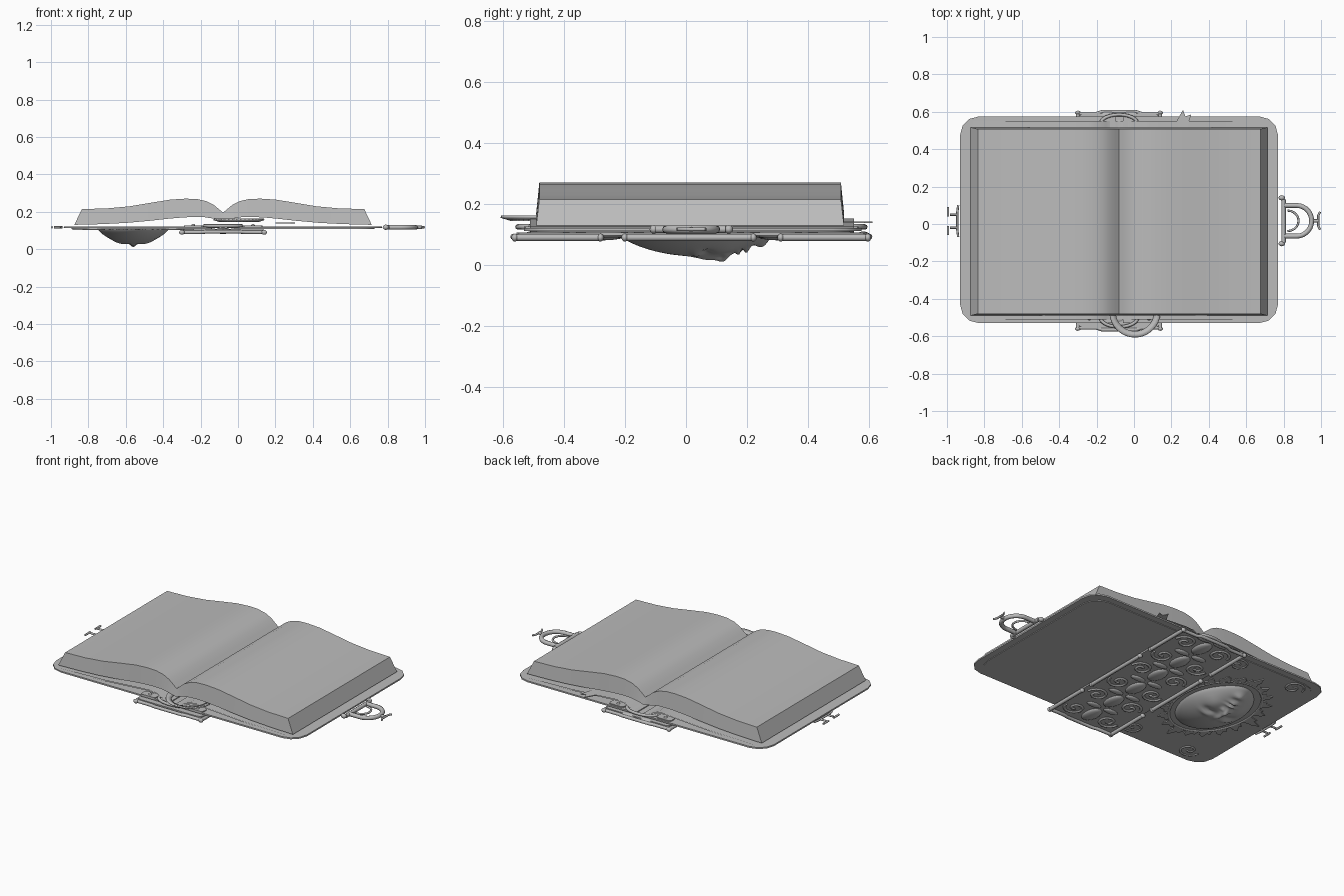
import bpy, bmesh, math
from mathutils import Vector

cube = bpy.data.objects.get("Cube")
if cube:
    bpy.data.objects.remove(cube, do_unlink=True)

CX, CY = -0.08, 0.02          # middle of the open book

grey = bpy.data.materials.new("plain_grey")
grey.use_nodes = True
tone = (0.5, 0.5, 0.5, 1)
grey.diffuse_color = tone
grey.node_tree.nodes["Principled BSDF"].inputs["Base Color"].default_value = tone


def finish(ob, angle=35):
    ob.data.materials.clear()
    ob.data.materials.append(grey)
    bpy.ops.object.select_all(action='DESELECT')
    ob.select_set(True)
    bpy.context.view_layer.objects.active = ob
    bpy.ops.object.shade_smooth_by_angle(angle=math.radians(angle))
    return ob


def from_bmesh(name, bm, angle=35):
    bmesh.ops.recalc_face_normals(bm, faces=bm.faces)
    me = bpy.data.meshes.new(name)
    bm.to_mesh(me)
    bm.free()
    ob = bpy.data.objects.new(name, me)
    bpy.context.collection.objects.link(ob)
    return finish(ob, angle)


def plate(name, outline, z0, z1):
    bm = bmesh.new()
    face = bm.faces.new([bm.verts.new((x, y, z0)) for x, y in outline])
    new = bmesh.ops.extrude_face_region(bm, geom=[face])["geom"]
    bmesh.ops.translate(bm, vec=(0, 0, z1 - z0), verts=[v for v in new if isinstance(v, bmesh.types.BMVert)])
    return from_bmesh(name, bm)


def tube(name, pts, r, cyclic=False, flat=1.0):
    cu = bpy.data.curves.new(name, 'CURVE')
    cu.dimensions = '3D'
    cu.bevel_depth, cu.bevel_resolution, cu.use_fill_caps = r, 2, True
    sp = cu.splines.new('POLY')
    sp.points.add(len(pts) - 1)
    for p, co in zip(sp.points, pts):
        p.co = (*co, 1)
    sp.use_cyclic_u = cyclic
    ob = bpy.data.objects.new(name, cu)
    bpy.context.collection.objects.link(ob)
    bpy.ops.object.select_all(action='DESELECT')
    ob.select_set(True)
    bpy.context.view_layer.objects.active = ob
    bpy.ops.object.convert(target='MESH')
    ob = bpy.context.object
    mid = pts[0][2]
    for v in ob.data.vertices:
        v.co.z = mid + (v.co.z - mid) * flat
    return finish(ob, 50)


def ball(name, loc, size):
    bm = bmesh.new()
    bmesh.ops.create_uvsphere(bm, u_segments=14, v_segments=8, radius=1)
    for v in bm.verts:
        v.co = Vector(loc) + Vector(a * b for a, b in zip(v.co, size))
    return from_bmesh(name, bm, 60)


def arc(cx, cy, rx, ry, a0, a1, n, z):
    return [(cx + rx * math.cos(math.radians(a0 + (a1 - a0) * i / n)),
             cy + ry * math.sin(math.radians(a0 + (a1 - a0) * i / n)), z) for i in range(n + 1)]


def rounded(x0, x1, y0, y1, radii, n=3):
    # corner radii: right back, left back, left front, right front
    out = []
    for k, r in enumerate(radii):
        cx = x1 - r if k in (0, 3) else x0 + r
        cy = y1 - r if k < 2 else y0 + r
        out += [p[:2] for p in arc(cx, cy, r, r, 90 * k, 90 * k + 90, n, 0)]
    return out


def mirrored(half):
    return half[::-1] + [(2 * CX - x, z) for x, z in half[1:]]


# Page block: curved leaves with sloping edges
top = mirrored([(CX, .195), (-.10, .212), (-.13, .237), (-.17, .257), (-.22, .268), (-.28, .27),
                (-.36, .265), (-.46, .249), (-.58, .229), (-.7, .218), (-.835, .214)])
low = mirrored([(CX, .15), (-.11, .158), (-.14, .165), (-.18, .171), (-.23, .172), (-.29, .17),
                (-.37, .163), (-.47, .152), (-.59, .141), (-.72, .134), (-.875, .13)])
bm = bmesh.new()
rows = []
for prof in (top, low):
    lean = 0 if prof is top else .01
    for y, s in ((-.48, -1), (.507, 1)):
        rows.append([bm.verts.new((x, y + s * lean, z)) for x, z in prof])
tf, tb, lf, lb = rows
for i in range(len(top) - 1):
    for a, b in ((tf, tb), (lf, lb), (tf, lf), (tb, lb)):
        bm.faces.new((a[i], a[i + 1], b[i + 1], b[i]))
for i in (0, -1):
    bm.faces.new((tf[i], tb[i], lb[i], lf[i]))
from_bmesh("page_block", bm, 30)

# Lining sheet that dips into the spine
bm = bmesh.new()
sheet = mirrored([(CX, .113), (-.12, .118), (-.15, .13), (-.19, .15), (-.24, .153), (-.32, .148),
                  (-.55, .133), (-.86, .124)])
for dz in (0, .006):
    a, b = ([bm.verts.new((x, y, z - dz)) for x, z in sheet] for y in (-.51, .55))
    for i in range(len(sheet) - 1):
        bm.faces.new((a[i], a[i + 1], b[i + 1], b[i]))
from_bmesh("lining_sheet", bm)

# Covers, with a raised panel on the underside
for side, x0, x1, rad in (("right", -.93, CX - .02, (.005, .1, .1, .005)),
                          ("left", CX + .02, .77, (.1, .005, .005, .1))):
    plate(side + "_cover", rounded(x0, x1, -.53, .575, rad), .112, .121)
    plate(side + "_cover_panel", rounded(x0 + .04, x1 - .04, -.49, .535, rad), .108, .113)

# Spine plate with rails, end bars and knobs
plate("spine_plate", rounded(-.30, .14, -.555, .59, (.03,) * 4, 2), .097, .106)
for x in (-.30, .14):
    for y0, y1 in ((-.56, -.28), (-.2, .22), (.31, .595)):
        tube("spine_rail", [(x, y0, .09), (x, y1, .09)], .011)
        for y in (y0, y1):
            ball("rail_knob", (x, y, .09), (.015, .011, .013))
for y, s in ((-.555, -1), (.59, 1)):
    tube("spine_end_bar", [(-.3, y, .09), (-.2, y, .09), (-.17, y + s * .01, .093), (.01, y + s * .01, .093),
                           (.04, y, .09), (.14, y, .09)], .01)
    tube("spine_end_arch", arc(CX, y - s * .055, .1, .05, 0, s * 180, 12, .125), .009)
    for x in (-.24, .08):
        plate("hinge_tab", rounded(x - .05, x + .05, y - s * .05 - .025, y - s * .05 + .025, (.015,) * 4, 2), .12, .127)
        ball("rivet", (x, y - s * .05, .128), (.01, .01, .007))


# Scrollwork on the spine
def scroll(cx, cy, sx, sy, z, r=.008):
    pts = []
    for i in range(22):
        t = i / 21
        a, rad = t * 8.5, .055 * (1 - t) + .01
        pts.append((cx + sx * rad * math.cos(a), cy + sy * rad * math.sin(a), z))
    tube("scroll", pts, r, flat=.8)


for k in range(6):
    y = -.46 + k * .19
    for s in (-1, 1):
        scroll(CX + s * .12, y, s, 1 if k % 2 else -1, .095)
    ball("spine_boss", (CX, y, .098), (.045, .075, .017))
    for s in (-1, 1):
        ball("spine_leaf", (CX + s * .06, y + .09, .098), (.05, .022, .012))

# Sculpted face under the right cover, chin towards the back
FX, FY, FW, FL = -.56, .035, .19, .265
bumps = [(0, .045, .016, .045, .014), (0, .088, .02, .022, .018),      # nose bridge and tip
         (.027, .098, .013, .013, .008), (.075, .0, .04, .016, .008),  # nostrils, brows
         (.07, .035, .032, .018, -.016), (.07, .04, .02, .011, .009),  # sockets, lids
         (.09, .1, .04, .04, .006), (0, .137, .035, .008, .013),       # cheeks, upper lip
         (0, .149, .04, .004, -.007), (0, .163, .028, .009, .013),     # mouth line, lower lip
         (0, .185, .03, .009, -.006), (0, .218, .03, .02, .014)]       # chin dip, chin
bm = bmesh.new()
prev = None
RINGS, SEGS = 40, 72
for i in range(RINGS, 0, -1):
    r = i / RINGS
    ring = []
    for j in range(SEGS):
        a = 2 * math.pi * j / SEGS
        u, v = FW * r * math.cos(a), FL * r * math.sin(a)
        u *= 1 - .18 * max(0, math.sin(a)) ** 2
        h = .08 * (1 - r * r) ** .75
        for bx, by, wx, wy, amp in bumps:
            h += amp * math.exp(-((abs(u) - bx) / wx) ** 2 - ((v - by) / wy) ** 2) * min(1, 6 * (1 - r))
        ring.append(bm.verts.new((FX + u, FY + v, .109 - h)))
    if prev:
        for j in range(SEGS):
            k = (j + 1) % SEGS
            bm.faces.new((prev[j], prev[k], ring[k], ring[j]))
    prev = ring
bm.faces.new(prev)
from_bmesh("face_relief", bm, 60)

# Oval frame and leaves around the face
tube("face_frame", arc(FX, FY, .225, .305, 0, 350, 48, .106), .008, True, .6)
for k in range(20):
    a = 2 * math.pi * k / 20
    reach = .1 if k % 5 == 0 else .06
    base = Vector((FX + .225 * math.cos(a), FY + .305 * math.sin(a)))
    out = Vector((math.cos(a), math.sin(a)))
    side = Vector((-out.y, out.x))
    leaf = [(0, -.04), (.5, -.03), (.45, -.012), (1, .012), (.6, .03), (.3, .025), (0, .04)]
    plate("frame_leaf", [tuple(base + out * reach * p + side * q) for p, q in leaf], .103, .109)
for y in (-.43, .47):
    for s in (-1, 1):
        scroll(FX + s * .2, y, s, 1 if y > 0 else -1, .106, .006)

# Clasp on the left cover
ZC = .117
tube("clasp_bar", [(.8, -.1, ZC), (.8, .13, ZC)], .012)
for y in (-.105, .14):
    ball("clasp_knob", (.79, y, ZC), (.017, .014, .014))
tube("clasp_loop", [(.8, -.065, ZC)] + arc(.87, .017, .08, .082, -90, 90, 14, ZC) + [(.8, .099, ZC)], .013)
tube("clasp_inner_loop", arc(.82, .017, .06, .055, -90, 90, 10, ZC), .006)
tube("clasp_pin", [(.94, .017, ZC), (.985, .017, ZC)], .009)
tube("clasp_hook", [(.995, -.03, ZC), (.985, -.01, ZC), (.985, .045, ZC), (.995, .065, ZC)], .006)

# Catch on the right cover
tube("catch_bar", [(-.94, -.07, ZC), (-.945, -.03, ZC), (-.945, .06, ZC), (-.94, .1, ZC)], .006)
for y in (-.02, .05):
    tube("catch_arm", [(-.945, y, ZC), (-.985, y, ZC)], .006)
    s = 1 if y > 0 else -1
    tube("catch_tip", [(-.994, y - s * .01, ZC), (-.994, y + s * .04, ZC)], .006)

# Ribbon: loop at the front, cut tail at the back
bm = bmesh.new()
inner, outer = (arc(.005, -.47, r, r, 175, 365, 20, z) for r, z in ((.105, .145), (.137, .155)))
vi, vo = ([bm.verts.new(p) for p in line] for line in (inner, outer))
for i in range(20):
    bm.faces.new((vi[i], vi[i + 1], vo[i + 1], vo[i]))
loop = from_bmesh("ribbon_loop", bm)
solid = loop.modifiers.new("thickness", 'SOLIDIFY')
solid.thickness = .008
plate("ribbon_tail", [(.2, .5), (.28, .5), (.305, .585), (.275, .575), (.262, .61), (.225, .545)], .138, .143)
